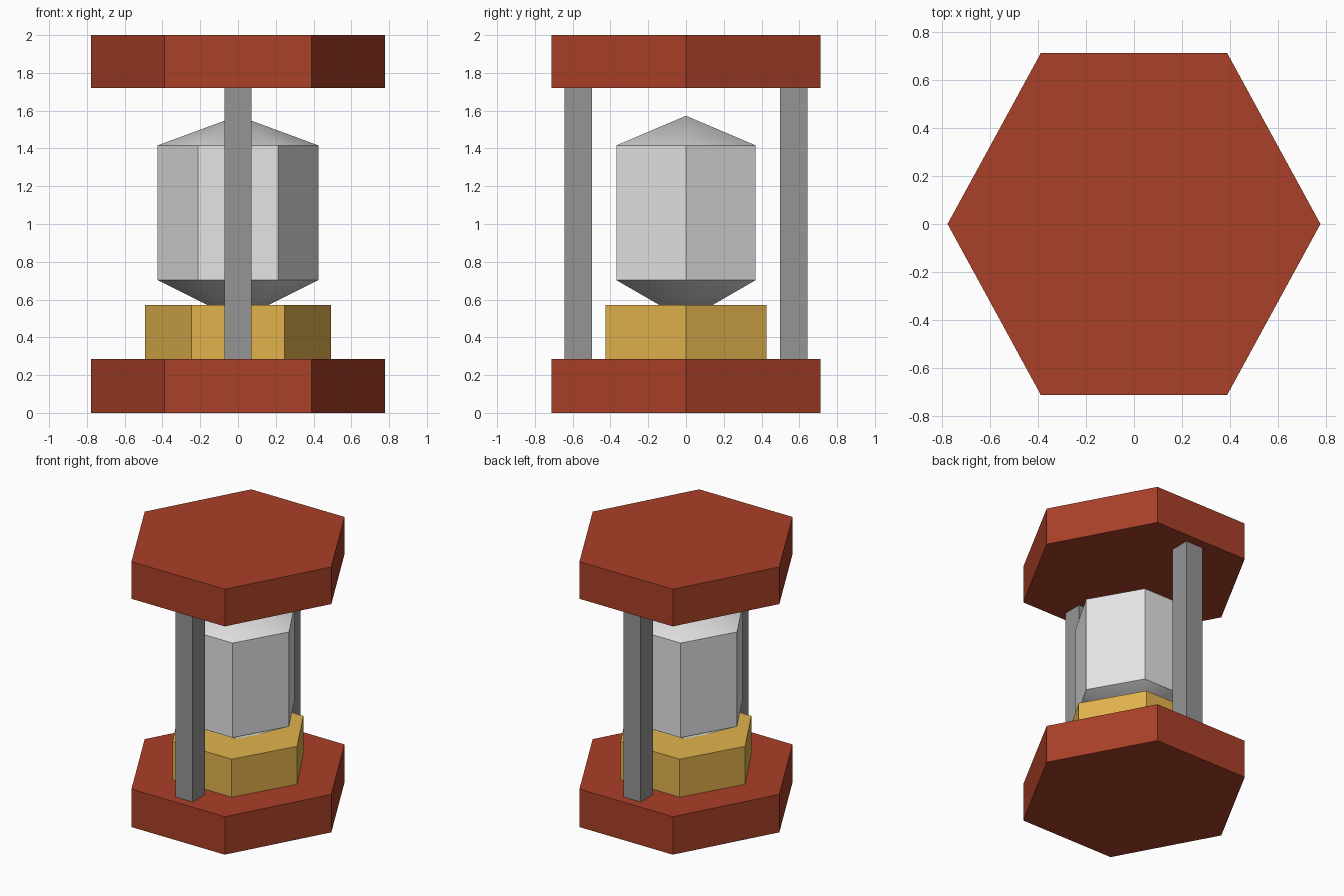
import bpy
import bmesh
import math

default = bpy.data.objects.get("Cube")
if default:
    bpy.data.objects.remove(default, do_unlink=True)


def material(name, rgb):
    mat = bpy.data.materials.new(name)
    mat.use_nodes = True
    mat.diffuse_color = (*rgb, 1)
    mat.node_tree.nodes["Principled BSDF"].inputs["Base Color"].default_value = (*rgb, 1)
    return mat


RED = material("red brown", (0.40, 0.052, 0.021))
BRASS = material("brass yellow", (0.76, 0.45, 0.075))
SILVER = material("light silver", (0.78, 0.78, 0.78))
GREY = material("dark grey", (0.30, 0.30, 0.30))


def hex_solid(name, profile, mat, y_scale=1.0):
    """Six-sided solid from (radius, z) pairs, bottom to top; radius 0 is an apex."""
    bm = bmesh.new()
    rings = []
    for radius, z in profile:
        if radius == 0:
            rings.append([bm.verts.new((0, 0, z))] * 6)
        else:
            angles = [math.radians(60 * i) for i in range(6)]
            rings.append([bm.verts.new((radius * math.cos(a),
                                        radius * math.sin(a) * y_scale, z)) for a in angles])
    for low, high in zip(rings, rings[1:]):
        for i in range(6):
            j = (i + 1) % 6
            bm.faces.new(list(dict.fromkeys((low[i], low[j], high[j], high[i]))))
    for ring in (rings[0], rings[-1]):
        if ring[0] is not ring[1]:
            bm.faces.new(ring)
    bmesh.ops.recalc_face_normals(bm, faces=bm.faces)
    mesh = bpy.data.meshes.new(name)
    bm.to_mesh(mesh)
    bm.free()
    mesh.materials.append(mat)
    obj = bpy.data.objects.new(name, mesh)
    bpy.context.collection.objects.link(obj)
    return obj


# End plates, slightly stretched front to back
for name, z0, z1 in (("base_plate", 0.0, 0.286), ("top_plate", 1.72, 2.0)):
    hex_solid(name, [(0.778, z0), (0.778, z1)], RED, 0.713 / (0.778 * math.sin(math.pi / 3)))

# Brass socket under the vessel
hex_solid("socket", [(0.493, 0.286), (0.493, 0.572)], BRASS)

# Vessel with pointed ends: smooth cones, sharp corners and rims
vessel = hex_solid("vessel", [(0, 0.49), (0.426, 0.703), (0.426, 1.416), (0, 1.573)], SILVER)
bpy.ops.object.select_all(action='DESELECT')
vessel.select_set(True)
bpy.context.view_layer.objects.active = vessel
bpy.ops.object.shade_smooth_by_angle(angle=math.radians(40))

# Square posts at front and back
for name, side in (("front_post", -1), ("back_post", 1)):
    bpy.ops.mesh.primitive_cube_add(size=1, location=(0, side * 0.57, 1.003))
    post = bpy.context.object
    post.name = name
    post.scale = (0.145, 0.147, 1.434)
    bpy.ops.object.transform_apply(location=False, rotation=False, scale=True)
    post.data.materials.append(GREY)
